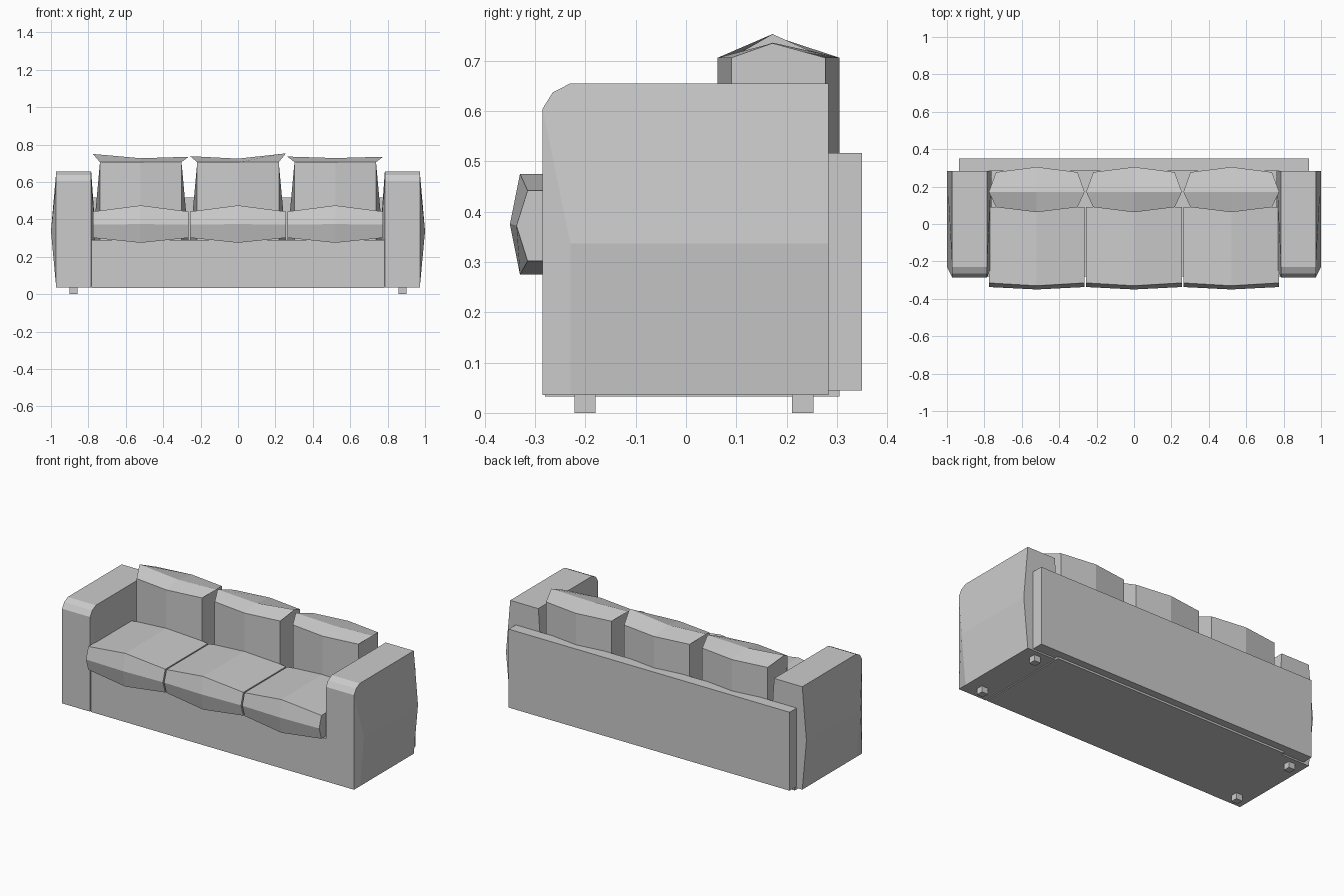
import bpy, bmesh

if "Cube" in bpy.data.objects:
    bpy.data.objects.remove(bpy.data.objects["Cube"])


def make(name, verts, faces):
    bm = bmesh.new()
    vs = [bm.verts.new(v) for v in verts]
    for f in faces:
        bm.faces.new([vs[i] for i in f])
    bmesh.ops.recalc_face_normals(bm, faces=bm.faces)
    me = bpy.data.meshes.new(name)
    bm.to_mesh(me)
    bm.free()
    ob = bpy.data.objects.new(name, me)
    bpy.context.collection.objects.link(ob)
    return ob


def box(name, x0, x1, y0, y1, z0, z1):
    loft(name, [[(x, y0, z0), (x, y1, z0), (x, y1, z1), (x, y0, z1)] for x in (x0, x1)])


def loft(name, rings):
    """Bridge equal-sized rings and cap both ends."""
    n = len(rings[0])
    verts = [p for r in rings for p in r]
    faces = [list(range(n)), list(range(len(verts) - n, len(verts)))]
    for k in range(len(rings) - 1):
        for i in range(n):
            j = (i + 1) % n
            faces.append([k * n + i, k * n + j, (k + 1) * n + j, (k + 1) * n + i])
    return make(name, verts, faces)


# base and back panel
box("base", -0.782, 0.782, -0.28, 0.305, 0.033, 0.29)
box("back_panel", -0.935, 0.935, 0.283, 0.35, 0.045, 0.517)

# arms: side outline with rounded front top, bulging at mid height
OUTLINE = [(-.285, .036), (-.285, .605), (-.265, .637), (-.23, .655),
           (.283, .655), (.283, .337), (.283, .036), (-.23, .036)]
for s, side in ((-1, "left"), (1, "right")):
    verts = []
    for flat, bulge in ((0.972, 1.0), (0.785, 0.762)):
        verts += [(s * (bulge if i == 5 else flat), y, z) for i, (y, z) in enumerate(OUTLINE)]
        verts.append((s * bulge, -.23, .337))
    faces = [[i, (i + 1) % 8, (i + 1) % 8 + 9, i + 9] for i in range(8)]
    for o in (0, 9):
        faces += [[o + i for i in f] for f in ([8, 1, 2, 3, 4, 5], [0, 1, 8, 7], [7, 8, 5, 6])]
    make(side + "_arm", verts, faces)
    # feet
    for y, pos in ((-0.201, "front"), (0.232, "back")):
        box(f"{side}_{pos}_foot", s * 0.88 - .021, s * 0.88 + .021, y - .021, y + .021, 0, 0.037)

# cushions
SEAT_END = [(.09, .302), (-.315, .302), (-.337, .372), (-.315, .442), (.09, .442)]
SEAT_MID = [(.09, .275), (-.33, .275), (-.35, .375), (-.33, .475), (.09, .475)]
RIDGES = [(.75, .727, .735), (.738, .725, .753), (.736, .728, .735)]
for k, cx in enumerate((-0.52, 0.0, 0.52)):
    loft(f"seat_cushion_{k + 1}",
         [[(cx + dx, y, z) for y, z in prof]
          for dx, prof in ((-.256, SEAT_END), (0, SEAT_MID), (.256, SEAT_END))])
    rings = []
    for d, ridge in zip((-1, 0, 1), RIDGES[k]):
        yf, yb = (.063, .305) if d == 0 else (.09, .277)
        x_in, x_out = cx + d * .218, cx + d * .256
        rings.append([(x_in, yf, .29), (x_in, yf, .706), (x_out, .172, ridge),
                      (x_in, yb, .706), (x_in, yb, .29), (x_out, .172, .29)])
    loft(f"back_cushion_{k + 1}", rings)
